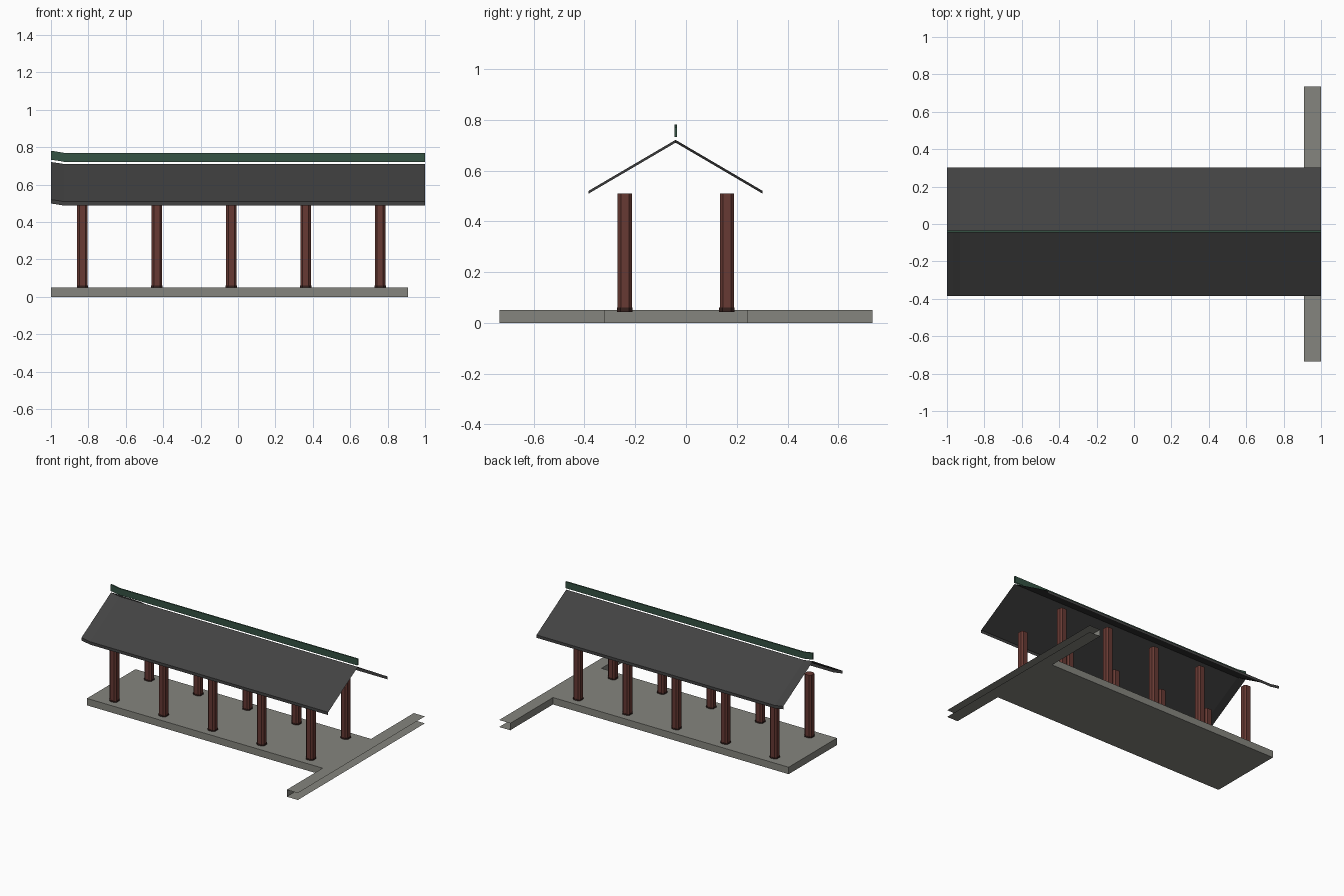
import bpy

cube = bpy.data.objects.get("Cube")
if cube:
    bpy.data.objects.remove(cube, do_unlink=True)


def material(name, rgb):
    mat = bpy.data.materials.new(name)
    mat.use_nodes = True
    mat.diffuse_color = (*rgb, 1)
    mat.node_tree.nodes["Principled BSDF"].inputs["Base Color"].default_value = (*rgb, 1)
    return mat


STONE = material("grey stone", (0.235, 0.235, 0.21))
SLATE = material("dark slate", (0.055, 0.055, 0.055))
GREEN = material("dark green", (0.035, 0.085, 0.057))
WOOD = material("red brown wood", (0.135, 0.041, 0.033))
DARK = material("dark base", (0.035, 0.014, 0.012))


def make_object(name, verts, faces, mat):
    mesh = bpy.data.meshes.new(name)
    mesh.from_pydata(verts, [], faces)
    mesh.materials.append(mat)
    obj = bpy.data.objects.new(name, mesh)
    bpy.context.collection.objects.link(obj)
    return obj


def extrude(name, outline, z0, z1, mat, open_sides=()):
    """Prism from a counter-clockwise outline, with some sides left open."""
    n = len(outline)
    verts = [(x, y, z) for z in (z0, z1) for x, y in outline]
    faces = [tuple(reversed(range(n))), tuple(range(n, 2 * n))]
    for i in range(n):
        if i not in open_sides:
            j = (i + 1) % n
            faces.append((i, j, n + j, n + i))
    return make_object(name, verts, faces, mat)


# Stations along the length: the roof lifts slightly at one end
STATIONS = [(-1, 0.011), (-0.965, 0.006), (-0.93, 0), (1, 0)]


def sweep(name, profile, mat, cap_start=False):
    """Open sheet: a (y, z) profile carried along the stations."""
    n = len(profile)
    verts = [(x, y, z + lift) for x, lift in STATIONS for y, z in profile]
    faces = [(k * n + i, (k + 1) * n + i, (k + 1) * n + i + 1, k * n + i + 1)
             for k in range(len(STATIONS) - 1) for i in range(n - 1)]
    if cap_start:
        faces.append(tuple(range(n)))
    return make_object(name, verts, faces, mat)


# Floor slab with cross walkway, open on the joining side and walkway ends
slab = [(-1, -0.32), (0.91, -0.32), (0.91, -0.735), (1, -0.735),
        (1, 0.735), (0.91, 0.735), (0.91, 0.24), (-1, 0.24)]
extrude("floor_slab", slab, 0, 0.051, STONE, open_sides=(2, 3, 4))


# Chamfered square columns with low bases
def chamfered(cx, cy, half, cut):
    a = half - cut
    ring = [(-a, -half), (a, -half), (half, -a), (half, a),
            (a, half), (-a, half), (-half, a), (-half, -a)]
    return [(cx + x, cy + y) for x, y in ring]


for row, y in (("front", -0.241), ("back", 0.161)):
    for i in range(5):
        x = -0.832 + 0.398 * i
        extrude(f"{row}_column_{i + 1}", chamfered(x, y, 0.028, 0.012), 0.045, 0.51, WOOD)
        extrude(f"{row}_column_base_{i + 1}", chamfered(x, y, 0.03, 0.013), 0.043, 0.061, DARK)

# Thin gable roof with a fascia on each eave
RIDGE_Y = -0.041
sweep("roof", [(-0.384, 0.488), (-0.384, 0.509), (RIDGE_Y, 0.71),
               (0.302, 0.509), (0.302, 0.488)], SLATE)

# Ridge cap above the roof
lo, hi, w = 0.722, 0.77, 0.005
sweep("ridge_cap", [(RIDGE_Y - w, lo), (RIDGE_Y - w, hi),
                    (RIDGE_Y + w, hi), (RIDGE_Y + w, lo)], GREEN, cap_start=True)
